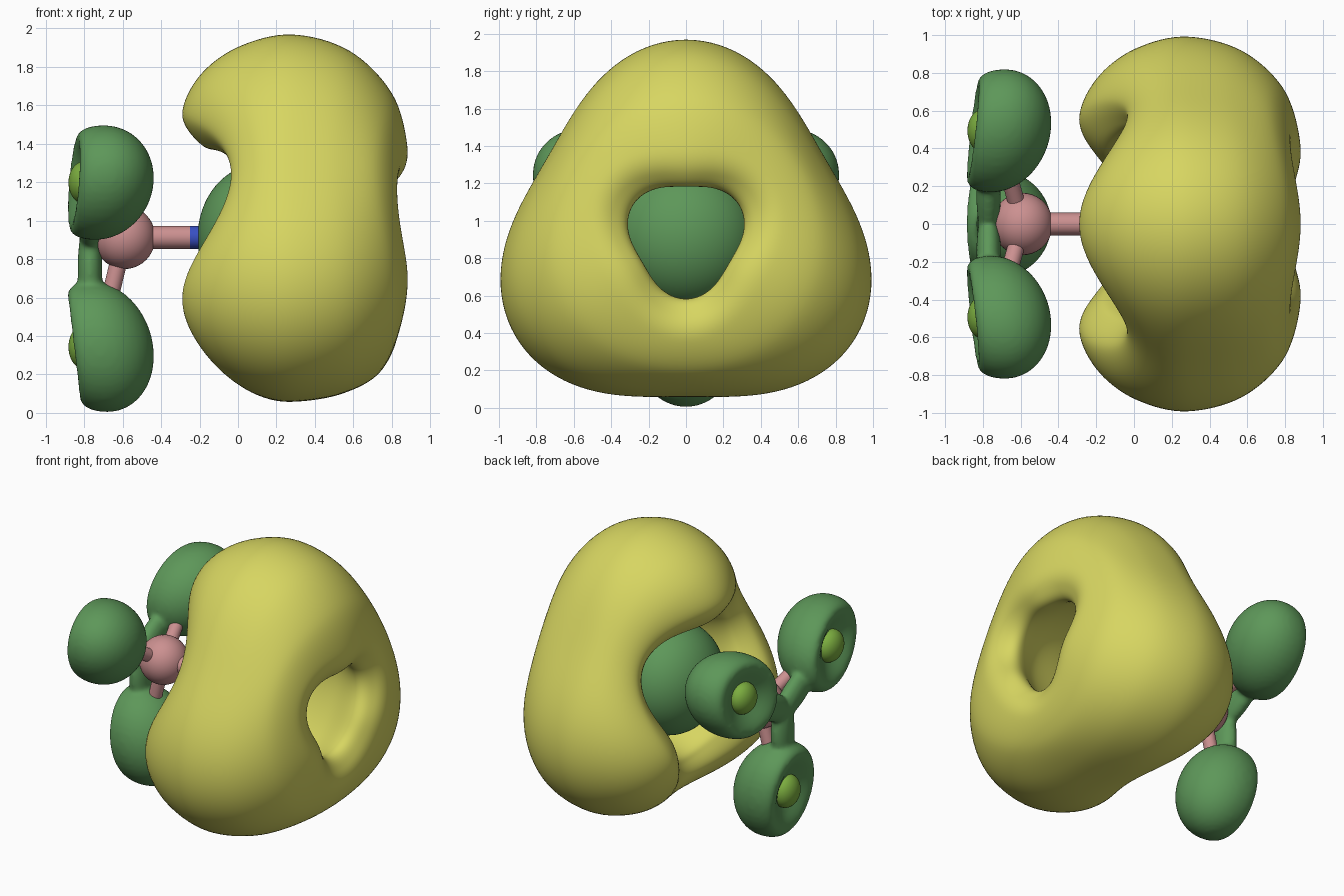
import bpy, bmesh
from math import sin, cos, pi, radians, sqrt
from mathutils import Vector, Matrix
from mathutils.geometry import interpolate_bezier

if "Cube" in bpy.data.objects:
    bpy.data.objects.remove(bpy.data.objects["Cube"])

AXIS = 0.913                      # height of the long (x) axis
ARMS = [radians(a) for a in (30, 150, 270)]


def material(name, rgb):
    m = bpy.data.materials.new(name)
    m.diffuse_color = (*rgb, 1)
    m.use_nodes = True
    m.node_tree.nodes["Principled BSDF"].inputs["Base Color"].default_value = m.diffuse_color
    return m


YELLOW = material("yellow", (0.68, 0.67, 0.12))
GREEN = material("green", (0.11, 0.31, 0.10))
LIME = material("lime", (0.20, 0.42, 0.05))
PINK = material("pink", (0.60, 0.28, 0.28))
BLUE = material("blue", (0.04, 0.08, 0.55))


def finish(name, bm, mat):
    bmesh.ops.recalc_face_normals(bm, faces=bm.faces)
    me = bpy.data.meshes.new(name)
    bm.to_mesh(me)
    bm.free()
    me.materials.append(mat)
    ob = bpy.data.objects.new(name, me)
    bpy.context.collection.objects.link(ob)
    bpy.context.view_layer.objects.active = ob
    bpy.ops.object.select_all(action='DESELECT')
    ob.select_set(True)
    bpy.ops.object.shade_smooth_by_angle(angle=radians(50))
    return ob


def place(x, r, t, ang):
    """Radial r / tangential t position around the x axis."""
    return Vector((x, r * cos(ang) - t * sin(ang), AXIS + r * sin(ang) + t * cos(ang)))


def blob(bm, ang, shape, seg=40):
    """Unit sphere whose points (a, b, c) are mapped by shape to (x, r, t)."""
    vs = bmesh.ops.create_uvsphere(bm, u_segments=seg, v_segments=seg // 2, radius=1)['verts']
    for v in vs:
        v.co = place(*shape(*v.co), ang)


def ellipsoid(x, r, sx, sr, st):
    return lambda a, b, c: (x + sx * c, r + sr * a, st * b)


def rod(name, p, q, radius, mat):
    bm = bmesh.new()
    d = q - p
    m = Matrix.Translation((p + q) / 2) @ d.to_track_quat('Z', 'Y').to_matrix().to_4x4()
    bmesh.ops.create_cone(bm, cap_ends=True, segments=32, radius1=radius,
                          radius2=radius, depth=d.length, matrix=m)
    return finish(name, bm, mat)


def smooth_loop(pts, n=8):
    out = []
    k = len(pts)
    P = [Vector((x, r, 0)) for x, r in pts]
    for i in range(k):
        a, b, c, d = (P[(i + j) % k] for j in (-1, 0, 1, 2))
        out += interpolate_bezier(b, b + (c - a) / 6, c - (d - b) / 6, c, n + 1)[:-1]
    return out


# Big three-lobed ring: section (x, radius) blends between lobe and saddle
LOBE = [(.28, 1.055), (.58, .97), (.80, .75), (.88, .48), (.85, .33), (.74, .27), (.5, .38),
        (.2, .45), (-.08, .45), (-.2, .49), (-.29, .64), (-.2, .84), (0, .99)]
SADDLE = [(.28, .855), (.52, .82), (.72, .72), (.82, .55), (.81, .42), (.72, .33), (.5, .42),
          (.25, .47), (.05, .52), (-.01, .58), (-.035, .67), (.02, .76), (.13, .83)]
lobe, saddle = smooth_loop(LOBE), smooth_loop(SADDLE)
bm = bmesh.new()
N = 144
rings = []
for i in range(N):
    ang = 2 * pi * i / N
    w = 0.5 + 0.5 * cos(3 * (ang - pi / 2))
    rings.append([bm.verts.new(place(*(s.lerp(l, w))[:2], 0, ang)) for l, s in zip(lobe, saddle)])
K = len(lobe)
for i in range(N):
    A, B = rings[i], rings[(i + 1) % N]
    for j in range(K):
        bm.faces.new((A[j], A[(j + 1) % K], B[(j + 1) % K], B[j]))
finish("large_lobed_ring", bm, YELLOW)

# Green core inside the ring
bm = bmesh.new()
blob(bm, pi / 2, ellipsoid(.11, 0, .32, .38, .38), 64)
finish("inner_core", bm, GREEN)


# Dimpled three-leaf body, fused by remeshing
def leaf(a, b, c):
    rho = a * a + b * b
    mid = -.72 + .04 * a
    x = mid + .28 * c if c > 0 else mid + .24 * c * (.2 + 1.15 * rho)
    return x, .57 + .34 * a, .284 * b


bm = bmesh.new()
for ang in ARMS:
    blob(bm, ang, leaf)
    blob(bm, ang, ellipsoid(-.77, .16, .065, .26, .10))
leaves = finish("three_leaf_body", bm, GREEN)
rm = leaves.modifiers.new("fuse", 'REMESH')
rm.mode = 'VOXEL'
rm.voxel_size = 0.014
rm.use_smooth_shade = True
sm = leaves.modifiers.new("soften", 'SMOOTH')
sm.factor = 0.5
sm.iterations = 12

# Small lenses in the leaf dimples
for i, ang in enumerate(ARMS):
    bm = bmesh.new()
    blob(bm, ang, ellipsoid(-.80, .57, .082, .115, .11))
    finish(f"leaf_lens_{i + 1}", bm, LIME)

# Ball and rods
HUB = Vector((-.59, 0, AXIS))
bm = bmesh.new()
blob(bm, 0, ellipsoid(HUB.x, 0, .16, .165, .165))
finish("hub_ball", bm, PINK)
rod("axle_rod", HUB, Vector((-.25, 0, AXIS)), .06, PINK)
rod("axle_tip", Vector((-.25, 0, AXIS)), Vector((.1, 0, AXIS)), .06, BLUE)
for i, ang in enumerate(ARMS):
    rod(f"leaf_rod_{i + 1}", HUB, place(-.70, .45, 0, ang), .045, PINK)
